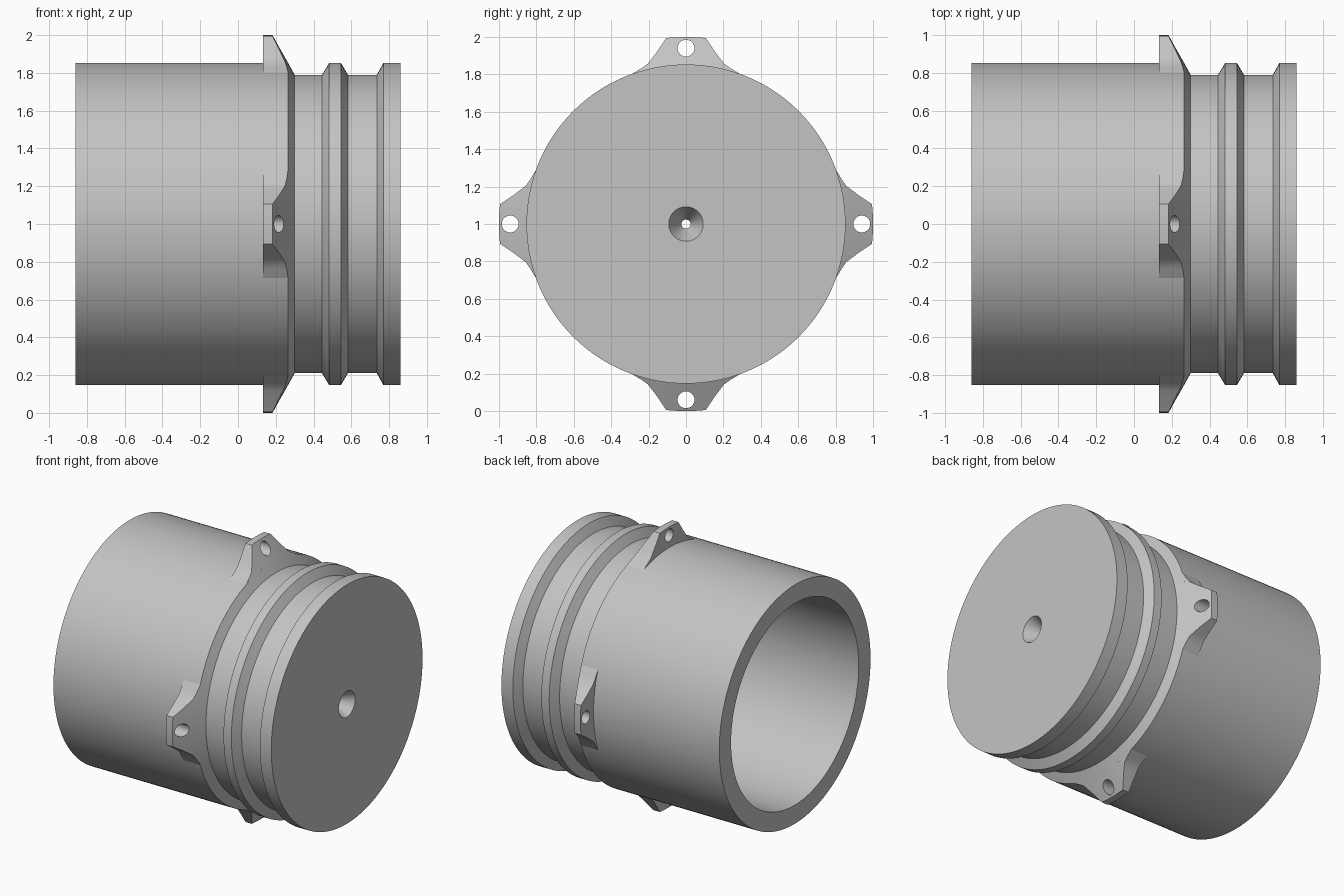
import bpy, bmesh, math
from mathutils import Matrix, Vector

cube = bpy.data.objects.get("Cube")
if cube:
    bpy.data.objects.remove(cube, do_unlink=True)

AXIS_Z = 1.0      # height of the cylinder axis
R = 0.853         # outer radius
GROOVE = 0.79     # radius at the groove floors

grey = bpy.data.materials.new("plain grey")
grey.use_nodes = True
colour = (0.55, 0.55, 0.55, 1)
grey.diffuse_color = colour
grey.node_tree.nodes["Principled BSDF"].inputs["Base Color"].default_value = colour


def make_object(name, bm):
    bmesh.ops.recalc_face_normals(bm, faces=bm.faces)
    mesh = bpy.data.meshes.new(name)
    bm.to_mesh(mesh)
    bm.free()
    mesh.materials.append(grey)
    obj = bpy.data.objects.new(name, mesh)
    bpy.context.collection.objects.link(obj)
    return obj


def smooth(obj, degrees=25):
    bpy.ops.object.select_all(action="DESELECT")
    obj.select_set(True)
    bpy.context.view_layer.objects.active = obj
    bpy.ops.object.shade_smooth_by_angle(angle=math.radians(degrees))


# Hollow body: closed (x, radius) section revolved about the x axis
section = [
    (-0.86, R), (0.265, R), (0.30, GROOVE),              # skirt and shoulder
    (0.445, GROOVE), (0.483, R), (0.545, R),             # first groove, rib
    (0.582, GROOVE), (0.735, GROOVE), (0.77, R),         # second groove
    (0.86, R), (0.86, 0.092), (0.73, 0.024),             # end plate, tapered hole
    (0.73, 0.72), (-0.86, 0.72),                         # bore
]
bm = bmesh.new()
verts = [bm.verts.new((x, 0, r)) for x, r in section]
edges = [bm.edges.new((verts[i - 1], verts[i])) for i in range(len(verts))]
bmesh.ops.spin(bm, geom=verts + edges, cent=(0, 0, 0), axis=(1, 0, 0),
               angle=math.tau, steps=144, use_merge=True)
bmesh.ops.remove_doubles(bm, verts=bm.verts, dist=1e-5)
body = make_object("body", bm)
body.location.z = AXIS_Z
smooth(body)

# Mounting lug: polar grid of (radius, half angle) rows, flat back, conical front
rows = [(0.85, 0.355), (0.856, 0.33), (0.866, 0.28), (0.88, 0.235),
        (0.90, 0.208), (0.938, 0.163), (1.0, 0.106)]
COLS = 12
BACK_X = 0.133
bm = bmesh.new()


def lug_layer(front):
    grid = []
    for r, half in rows:
        x = 0.265 - (r - R) * 0.56 if front else BACK_X
        angles = [half * (2 * j / COLS - 1) for j in range(COLS + 1)]
        grid.append([bm.verts.new((x, r * math.sin(a), r * math.cos(a)))
                     for a in angles])
    for low, high in zip(grid, grid[1:]):
        for j in range(COLS):
            bm.faces.new((low[j], low[j + 1], high[j + 1], high[j]))
    return grid


front, back = lug_layer(True), lug_layer(False)


def rim(grid):
    return (grid[0] + [row[-1] for row in grid[1:]]
            + grid[-1][-2::-1] + [row[0] for row in grid[-2:0:-1]])


a, b = rim(front), rim(back)
for i in range(len(a)):
    bm.faces.new((a[i - 1], a[i], b[i], b[i - 1]))
lug = make_object("lug_top", bm)

# Bolt hole through the lug
bm = bmesh.new()
bmesh.ops.create_cone(bm, cap_ends=True, segments=32, radius1=0.045, radius2=0.045,
                      depth=0.5, matrix=Matrix.Translation((0.2, 0, 0.94))
                      @ Matrix.Rotation(math.pi / 2, 4, "Y"))
cutter = make_object("bolt_hole_cutter", bm)
cutter.hide_render = True
cut = lug.modifiers.new("bolt hole", "BOOLEAN")
cut.operation = "DIFFERENCE"
cut.solver = "EXACT"
cut.object = cutter
bpy.context.view_layer.objects.active = lug
bpy.ops.object.modifier_apply(modifier=cut.name)
bpy.data.objects.remove(cutter, do_unlink=True)
smooth(lug)

# Four lugs around the body
for i, name in enumerate(["lug_top", "lug_front", "lug_bottom", "lug_back"]):
    part = lug
    if i:
        part = bpy.data.objects.new(name, lug.data)
        bpy.context.collection.objects.link(part)
    part.location = Vector((0, 0, AXIS_Z))
    part.rotation_euler.x = i * math.pi / 2
